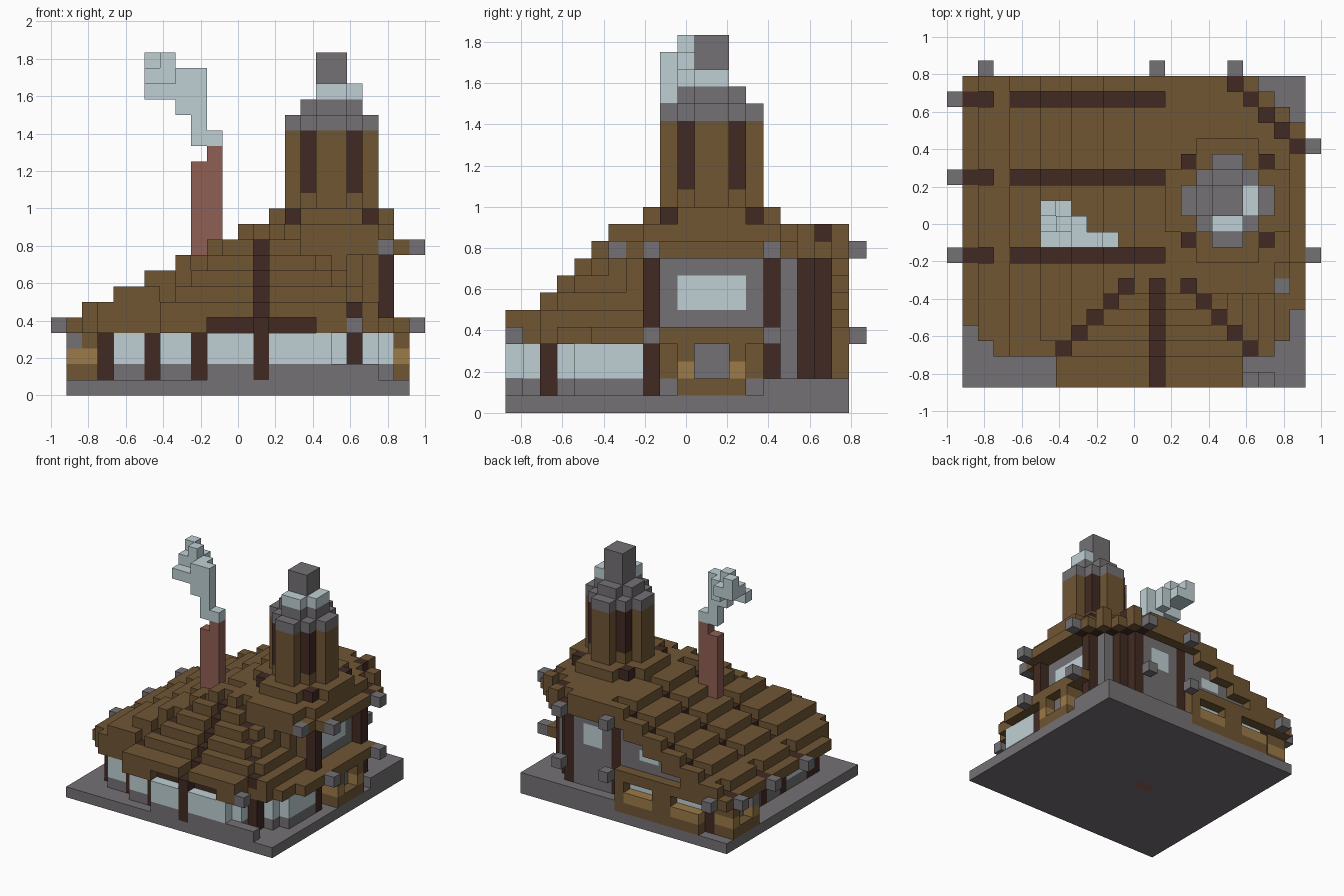
import bpy
import bmesh
from mathutils import Vector

if "Cube" in bpy.data.objects:
    bpy.data.objects.remove(bpy.data.objects["Cube"])

U = 1 / 12                      # edge of one block
ORIGIN = Vector((-1, -0.875, 0))
COLOURS = {
    "roof_brown": (0.162, 0.092, 0.034),
    "dark_timber": (0.054, 0.023, 0.016),
    "stone_grey": (0.178, 0.165, 0.176),
    "pale_glass": (0.52, 0.63, 0.66),
    "brick_red": (0.275, 0.116, 0.088),
    "tan_wood": (0.33, 0.195, 0.065),
}
BROWN, DARK, GREY, PALE, RED, TAN = COLOURS
MATS = {}
for name, rgb in COLOURS.items():
    m = bpy.data.materials.new(name)
    m.use_nodes = True
    m.diffuse_color = (*rgb, 1)
    bsdf = m.node_tree.nodes["Principled BSDF"]
    bsdf.inputs["Base Color"].default_value = (*rgb, 1)
    bsdf.inputs["Roughness"].default_value = 0.9
    MATS[name] = m

blocks = {}                     # (i, j, k) -> (part, colour)


def span(v):
    return range(v[0], v[1] + 1) if isinstance(v, tuple) else (v,)


def fill(part, colour, xs, ys, zs):
    """Fill an inclusive range of blocks."""
    for i in span(xs):
        for j in span(ys):
            for k in span(zs):
                blocks[i, j, k] = (part, colour)


def carve(xs, ys, zs):
    """Remove an inclusive range of blocks."""
    for i in span(xs):
        for j in span(ys):
            for k in span(zs):
                blocks.pop((i, j, k), None)


def octagon(part, colour, lo_i, lo_j, rows, zs):
    """Stack a stepped octagon; rows gives the inset of each row."""
    n = len(rows)
    for j, inset in enumerate(rows):
        fill(part, colour, (lo_i + inset, lo_i + n - 1 - inset), lo_j + j, zs)


# Base slab with a raised rear corner
fill("base", GREY, (1, 22), (0, 19), 0)
fill("rear_step", GREY, (13, 22), (15, 19), 1)

# Ground floor: stepped bay at the front, chamfered rear corner
WALL_FRONT = {0: (10, 17), 1: (7, 18), 2: (4, 19), 3: (3, 20)}
for j in range(19):
    lo, hi = WALL_FRONT.get(j, (3, 21 if j < 8 else 20))
    hi = min(hi, 36 - j)
    fill("ground_wall", GREY, (lo, hi), j, (1, 3))
    if j < 8:
        fill("front_windows", PALE, (lo, hi), j, (2, 3))
fill("front_step", GREY, (17, 20), 0, 1)


# Roof height rules
def height(i, j):
    left = 5 if i == 1 else min(11, 5 + i // 2)
    front = max(6, j + 5) if j < 6 else 11
    if j < 6:
        right = 5 if i > 20 else min(11, 26 - i)
    elif j < 8:
        right = 11 if i <= j + 12 else max(5, 26 - i)
    else:
        right = 10 if i == 22 or (i, j) == (20, 18) else 11
    return min(left, front, right)


EAVE_FRONT = {0: (7, 18), 1: (7, 18), 2: (3, 20), 3: (2, 21), 4: (1, 21)}


def is_rafter(i, j):
    """Timber lines sunk one block into the roof."""
    if j in (8, 13, 18) and i <= 13 and i != 3:
        return True
    return j < 7 and (i == 13 or (j > 1 and (i == j + 5 or i == 21 - j)))


# Roof tiles, upper walls and sunk rafters
for j in range(20):
    lo, hi = EAVE_FRONT.get(j, (1, 22))
    for i in range(lo, min(hi, 38 - j) + 1):
        h = height(i, j)
        if (i > 20 and j >= 8) or i + j > 36:
            fill("roof", BROWN, i, j, (9, h - 1))
            if i > 20 and j < 16:
                fill("side_eave", BROWN, i, j, 4)
        elif j == 19:
            fill("roof", BROWN, i, j, (max(4, h - 2), h - 1))
        else:
            fill("roof", BROWN, i, j, (4, h - 1))
            if j >= 8 and i >= 3 and h > 6:
                fill("upper_wall", GREY, i, j, (4, h - 3))
        if is_rafter(i, j):
            if h > 5:
                carve(i, j, h - 1)
            fill("rafters", DARK, i, j, max(4, h - 2))

# Upper eave reaching over the front fan, and the wall beneath it
for j in (6, 7):
    fill("upper_eave", BROWN, (j + 13, 20), j, (9, 10))
    fill("upper_eave", BROWN, 21, j, 9)
fill("fan_wall", BROWN, (14, 20), 8, (4, 8))

# Timber across the rear chamfer
for i in range(18, 23):
    carve(i, 37 - i, 10)
    fill("rafters", DARK, i, 37 - i, 9)
fill("rafters", DARK, 19, 18, 10)

# Recessed timber over the front windows
carve((10, 16), 0, 4)
fill("front_lintel", DARK, (10, 16), 1, 4)

# Posts around the ground floor
for i, j in ((3, 3), (6, 2), (9, 1), (13, 0), (19, 2),
             (3, 4), (3, 8), (3, 11), (3, 13), (3, 18)):
    fill("posts", DARK, i, j, (1, 3))
fill("posts", DARK, 13, 0, 4)

# Tall posts on the right and rear walls
fill("tall_posts", DARK, 21, 8, (1, 8))
fill("tall_posts", DARK, 21, 15, (2, 8))
for i, j in ((19, 17), (18, 18), (13, 18)):
    fill("tall_posts", DARK, i, j, (2, 8))

# Upper windows
fill("right_window", PALE, 20, (10, 13), (6, 7))
fill("rear_window", PALE, (15, 16), 18, (6, 7))
fill("small_rear_window", PALE, (9, 10), 18, 6)

# Rear timber wall with two slit windows between tan blocks
fill("rear_timber", BROWN, (4, 12), 19, (1, 4))
for i in (5, 10):
    fill("rear_trim", TAN, (i - 1, i + 1), 19, 2)
    fill("rear_slit", PALE, (i - 1, i + 1), 18, 3)
    carve((i - 1, i + 1), 19, 3)

# Timber bays on both sides, each with a recessed middle
fill("bay_wall", BROWN, 20, (9, 14), (2, 3))
for inner, outer, j in ((21, 22, 10), (2, 1, 15)):
    for i in (inner, outer):
        fill("bay", BROWN, i, (j, j + 3), (1, 3))
        fill("bay_trim", TAN, i, (j, j + 3), 2)
    fill("bay_window", GREY, inner, (j + 1, j + 2), (2, 3))
    carve(outer, (j + 1, j + 2), (2, 3))
fill("bay_window", GREY, 1, 15, 3)

# Stone beam ends
ENDS = [(0, 8, 4), (0, 13, 4), (0, 18, 4), (2, 20, 4), (13, 20, 4),
        (18, 20, 4), (13, 20, 9), (18, 20, 9), (23, 8, 4), (23, 8, 9),
        (23, 15, 4), (23, 15, 9), (21, 6, 9), (19, 0, 4)]
for end in ENDS:
    fill("beam_ends", GREY, *end)

# Tower
octagon("tower_skirt", BROWN, 14, 8, (2, 1, 0, 0, 0, 0, 1, 2), 11)
for i in (15, 20):
    for j in (9, 14):
        fill("skirt_corners", DARK, i, j, 11)
RING = (2, 1, 0, 0, 1, 2)
octagon("tower", BROWN, 15, 9, RING, (12, 16))
for i in (16, 19):
    for j in (10, 13):
        fill("tower_posts", DARK, i, j, (13, 16))
octagon("tower_cap", GREY, 15, 9, RING, 17)
octagon("tower_cap", GREY, 16, 10, (1, 0, 0, 1), 18)
fill("tower_flue", GREY, (17, 18), (11, 12), (19, 21))
fill("flue_trim", PALE, (17, 18), 10, 19)
fill("flue_trim", PALE, 19, (11, 12), 19)

# Chimney and drifting smoke
fill("chimney", RED, 9, 9, (0, 14))
fill("chimney", RED, 10, 9, (0, 15))
for xs, ys, zs in ((10, 9, 16), (9, 9, (16, 20)), (8, 9, (18, 20)),
                   (8, 10, (19, 20)), ((6, 7), 9, 19), (7, 10, (20, 21)),
                   ((6, 7), 11, 20), (6, 10, 20), (6, 11, 21)):
    fill("smoke", PALE, xs, ys, zs)


# Build each part from its exposed block faces
def build(part):
    bm = bmesh.new()
    used = []
    for cell, (owner, colour) in blocks.items():
        if owner != part:
            continue
        if colour not in used:
            used.append(colour)
        centre = Vector(cell) + Vector((0.5, 0.5, 0.5))
        for axis in range(3):
            for sign in (-1, 1):
                near = list(cell)
                near[axis] += sign
                if tuple(near) in blocks:
                    continue
                n, a, b = Vector(), Vector(), Vector()
                n[axis] = sign / 2
                a[(axis + 1) % 3] = 0.5
                b[(axis + 2) % 3] = sign / 2
                ring = (-a - b, a - b, a + b, b - a)
                f = bm.faces.new([bm.verts.new((centre + n + c) * U + ORIGIN)
                                  for c in ring])
                f.material_index = used.index(colour)
    bmesh.ops.remove_doubles(bm, verts=bm.verts, dist=U / 100)
    mesh = bpy.data.meshes.new(part)
    bm.to_mesh(mesh)
    bm.free()
    for colour in used:
        mesh.materials.append(MATS[colour])
    bpy.context.scene.collection.objects.link(bpy.data.objects.new(part, mesh))


for part in sorted({owner for owner, _ in blocks.values()}):
    build(part)
